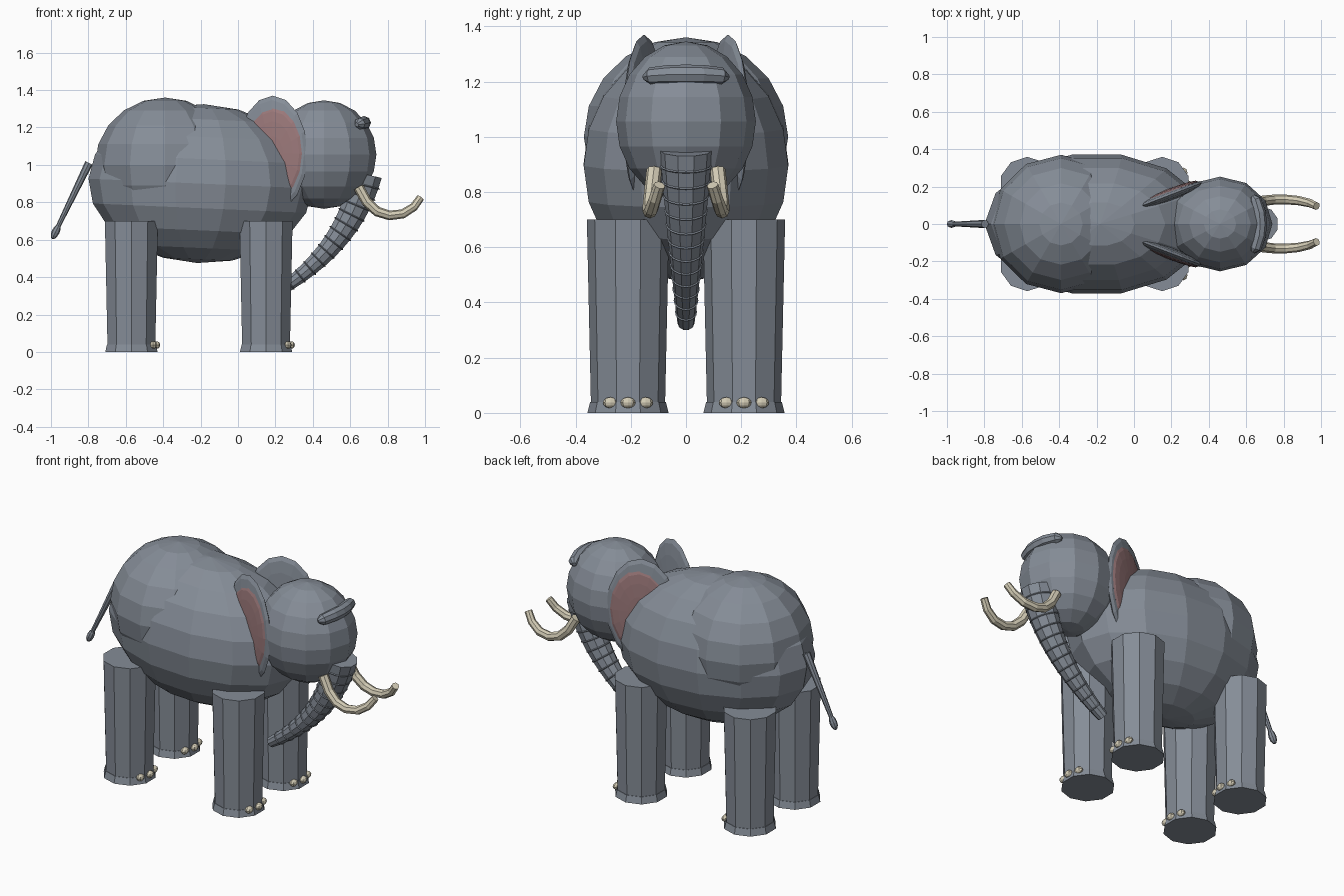
import bpy, bmesh, math
from mathutils import Vector, Matrix

cube = bpy.data.objects.get("Cube")
if cube:
    bpy.data.objects.remove(cube, do_unlink=True)


def material(name, rgb):
    mat = bpy.data.materials.new(name)
    mat.use_nodes = True
    mat.diffuse_color = (*rgb, 1)
    mat.node_tree.nodes["Principled BSDF"].inputs["Base Color"].default_value = (*rgb, 1)
    return mat


GREY = material("grey skin", (0.235, 0.265, 0.31))
PINK = material("pink inner ear", (0.33, 0.19, 0.195))
IVORY = material("ivory", (0.66, 0.61, 0.47))


def finish(name, bm, mat):
    bmesh.ops.recalc_face_normals(bm, faces=bm.faces)
    mesh = bpy.data.meshes.new(name)
    bm.to_mesh(mesh)
    bm.free()
    mesh.materials.append(mat)
    obj = bpy.data.objects.new(name, mesh)
    bpy.context.collection.objects.link(obj)
    return obj


def ellipsoid(name, center, radii, segments, rings, mat, rotation=Matrix.Identity(4), pole_y=False):
    """Faceted ellipsoid, poles along z or along y."""
    bm = bmesh.new()
    turn = Matrix.Rotation(math.pi / 2, 4, 'X' if pole_y else 'Z')
    bmesh.ops.create_uvsphere(bm, u_segments=segments, v_segments=rings, radius=1, matrix=turn)
    bm.transform(Matrix.Translation(center) @ rotation @ Matrix.Diagonal((*radii, 1)))
    return finish(name, bm, mat)


def tube(name, path, radii, sides, mat, reference=(0, 1, 0)):
    """Capped tube along a path, with one radius per point."""
    bm = bmesh.new()
    path = [Vector(p) for p in path]
    loops = []
    for i, p in enumerate(path):
        tangent = (path[min(i + 1, len(path) - 1)] - path[max(i - 1, 0)]).normalized()
        v = tangent.cross(Vector(reference)).normalized()
        u = v.cross(tangent)
        angles = [2 * math.pi * k / sides for k in range(sides)]
        loops.append([bm.verts.new(p + radii[i] * (u * math.cos(a) + v * math.sin(a)))
                      for a in angles])
    for a, b in zip(loops, loops[1:]):
        for k in range(sides):
            n = (k + 1) % sides
            bm.faces.new((a[k], a[n], b[n], b[k]))
    bm.faces.new(loops[0])
    bm.faces.new(loops[-1])
    return finish(name, bm, mat)


# Body, haunches and head
ellipsoid("body", (-0.2, 0, 0.9), (0.6, 0.38, 0.425), 14, 10, GREY,
          Matrix.Rotation(math.radians(2.5), 4, 'Y'))
ellipsoid("haunches", (-0.39, 0, 1.0), (0.375, 0.37, 0.36), 12, 10, GREY)
ellipsoid("head", (0.46, 0, 1.055), (0.28, 0.253, 0.29), 12, 10, GREY)

# Brow ridge wrapped around the forehead
tube("brow", [(0.635, -0.15, 1.215), (0.65, -0.13, 1.22), (0.67, -0.06, 1.225),
              (0.675, 0, 1.225), (0.67, 0.06, 1.225), (0.65, 0.13, 1.22), (0.635, 0.15, 1.215)],
     [0.012, 0.031, 0.035, 0.036, 0.035, 0.031, 0.012], 8, GREY, (0, 0, 1))

# Trunk as a tapered bend, with raised rings
start, bend, tip = Vector((0.68, 0, 0.95)), Vector((0.61, 0, 0.58)), Vector((0.22, 0, 0.325))


def trunk_point(t):
    return start * (1 - t) ** 2 + bend * 2 * t * (1 - t) + tip * t * t


def trunk_radius(t):
    return 0.095 - 0.064 * t


steps = [i / 13 for i in range(14)]
tube("trunk", [trunk_point(t) for t in steps], [trunk_radius(t) for t in steps], 10, GREY)
for i, t in enumerate(steps[1:-1]):
    direction = trunk_point(t + 0.02) - trunk_point(t - 0.02)
    bpy.ops.mesh.primitive_torus_add(
        location=trunk_point(t), rotation=direction.to_track_quat('Z', 'Y').to_euler(),
        major_segments=16, minor_segments=4, major_radius=trunk_radius(t), minor_radius=0.004)
    ring = bpy.context.object
    ring.name = f"trunk_ring_{i + 1}"
    ring.data.materials.append(GREY)

# Tail and tuft
tail_top, tail_end = Vector((-0.797, 0, 1.01)), Vector((-0.967, 0, 0.66))
tube("tail", [tail_top, tail_end], [0.022, 0.012], 8, GREY)
ellipsoid("tail_tuft", (-0.975, 0, 0.642), (0.021, 0.021, 0.043), 8, 6, GREY,
          Matrix.Rotation(math.radians(26), 4, 'Y'))

for side, label in ((-1, "near"), (1, "far")):
    # Ears: flat lenses flaring outward beside the head
    yaw = Matrix.Rotation(side * math.radians(21), 4, 'Z')
    ear_center = Vector((0.185, side * 0.152, 1.06))
    ellipsoid(f"{label}_ear", ear_center, (0.2, 0.03, 0.31), 16, 8, GREY, yaw, True)
    outward = yaw @ Vector((0, side * 0.02, 0))
    ellipsoid(f"{label}_inner_ear", ear_center + outward + Vector((0.01, 0, 0)),
              (0.165, 0.018, 0.245), 16, 8, PINK, yaw, True)

    # Tusks
    tusk = [(0.645, 0.115, 0.88), (0.69, 0.124, 0.80), (0.745, 0.13, 0.75), (0.81, 0.131, 0.73),
            (0.88, 0.125, 0.738), (0.94, 0.112, 0.775), (0.976, 0.096, 0.825)]
    tube(f"{label}_tusk", [(x, side * y, z) for x, y, z in tusk],
         [0.028, 0.028, 0.027, 0.026, 0.025, 0.023, 0.021], 8, IVORY)

    # Legs with flared feet and three toenails each
    for x, place in ((0.15, "front"), (-0.57, "hind")):
        y = side * 0.21
        tube(f"{label}_{place}_leg", [(x, y, 0.02), (x, y, 0.7)], [0.134, 0.149], 10, GREY)
        tube(f"{label}_{place}_foot", [(x, y, 0), (x, y, 0.04)], [0.147, 0.137], 10, GREY)
        for k in (-1, 0, 1):
            ellipsoid(f"{label}_{place}_toenail_{k + 2}",
                      (x + 0.134 - 0.018 * abs(k), y + 0.064 * k, 0.037),
                      (0.02, 0.027, 0.02), 8, 6, IVORY)
